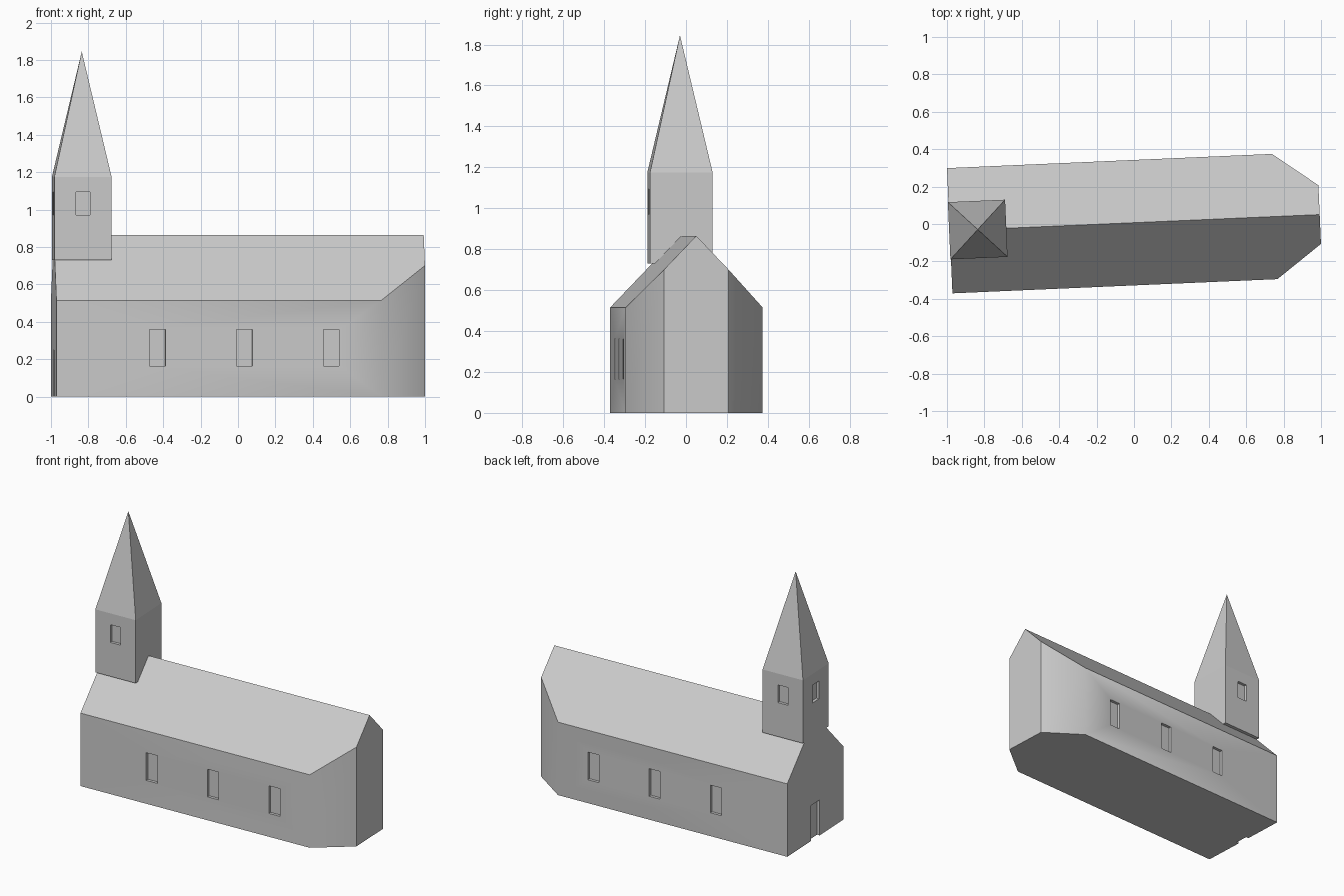
import bpy, bmesh, math
from mathutils import Matrix

if "Cube" in bpy.data.objects:
    bpy.data.objects.remove(bpy.data.objects["Cube"])

TURN = Matrix.Rotation(math.radians(2.5), 4, 'Z')
CY = 0.007          # centre line of the building
HALF = 0.335        # half width of the nave
EAVE, RIDGE = 0.515, 0.865
WEST, SHOULDER, EAST = -0.986, 0.753, 0.994
APSE = 0.157        # half width of the end wall
TX, TW = -0.836, 0.153   # tower centre and half width

grey = bpy.data.materials.new("plain_grey")
grey.diffuse_color = (0.6, 0.6, 0.6, 1)
grey.use_nodes = True
grey.node_tree.nodes["Principled BSDF"].inputs["Base Color"].default_value = grey.diffuse_color


def make(name, verts, faces):
    me = bpy.data.meshes.new(name)
    me.from_pydata(verts, [], faces)
    bm = bmesh.new()
    bm.from_mesh(me)
    bmesh.ops.recalc_face_normals(bm, faces=bm.faces)
    bm.to_mesh(me)
    bm.free()
    me.transform(TURN)
    me.materials.append(grey)
    ob = bpy.data.objects.new(name, me)
    bpy.context.collection.objects.link(ob)
    return ob


def box(name, x0, x1, y0, y1, z0, z1):
    v = [(x, y, z) for x in (x0, x1) for y in (y0, y1) for z in (z0, z1)]
    f = [(0, 1, 3, 2), (4, 6, 7, 5), (0, 4, 5, 1),
         (2, 3, 7, 6), (0, 2, 6, 4), (1, 5, 7, 3)]
    return make(name, v, f)


def carve(ob, cutters):
    bpy.context.view_layer.objects.active = ob
    for c in cutters:
        c.hide_render = True
        m = ob.modifiers.new("recess", 'BOOLEAN')
        m.operation, m.solver, m.object = 'DIFFERENCE', 'EXACT', c
        bpy.ops.object.modifier_apply(modifier=m.name)
        bpy.data.objects.remove(c)


def smooth(ob):
    bpy.ops.object.select_all(action='DESELECT')
    ob.select_set(True)
    bpy.context.view_layer.objects.active = ob
    bpy.ops.object.shade_smooth_by_angle(angle=math.radians(40))


# Nave: gabled hall with two chamfered corners at the east end
plan = [(WEST, -HALF), (SHOULDER, -HALF), (EAST, -APSE),
        (EAST, APSE), (SHOULDER, HALF), (WEST, HALF)]
slope = (RIDGE - EAVE) / HALF
verts = [(x, y + CY, 0) for x, y in plan]
verts += [(x, y + CY, RIDGE - abs(y) * slope) for x, y in plan]
verts += [(WEST, CY, RIDGE), (EAST, CY, RIDGE)]
nave = make("nave", verts, [
    (0, 1, 2, 3, 4, 5),
    (0, 1, 7, 6), (1, 2, 8, 7), (3, 4, 10, 9), (4, 5, 11, 10),
    (2, 3, 9, 13, 8), (5, 0, 6, 12, 11),
    (6, 7, 8, 13, 12), (9, 10, 11, 12, 13)])

# Window and door recesses of the nave
D = 0.02
cuts = []
for x in (-0.445, 0.02, 0.485):
    for s in (-1, 1):
        y = CY + s * HALF
        cuts.append(box("cutter", x - 0.042, x + 0.042, y - D, y + D, 0.165, 0.36))
cuts.append(box("cutter", WEST - D, WEST + D, CY - 0.05, CY + 0.05, -0.1, 0.25))
carve(nave, cuts)
smooth(nave)

# Tower with window recesses on three sides
tower = box("tower", TX - TW, TX + TW, CY - TW, CY + TW, 0.73, 1.175)
cuts = []
for s in (-1, 1):
    y = CY + s * TW
    cuts.append(box("cutter", TX - 0.038, TX + 0.038, y - D, y + D, 0.97, 1.095))
x = TX - TW
cuts.append(box("cutter", x - D, x + D, CY - 0.038, CY + 0.038, 0.97, 1.095))
carve(tower, cuts)
smooth(tower)

# Spire
base = [(TX + a * TW, CY + b * TW, 1.175)
        for a, b in ((-1, -1), (1, -1), (1, 1), (-1, 1))]
make("spire", base + [(TX, CY, 1.845)],
     [(0, 3, 2, 1)] + [(i, (i + 1) % 4, 4) for i in range(4)])
